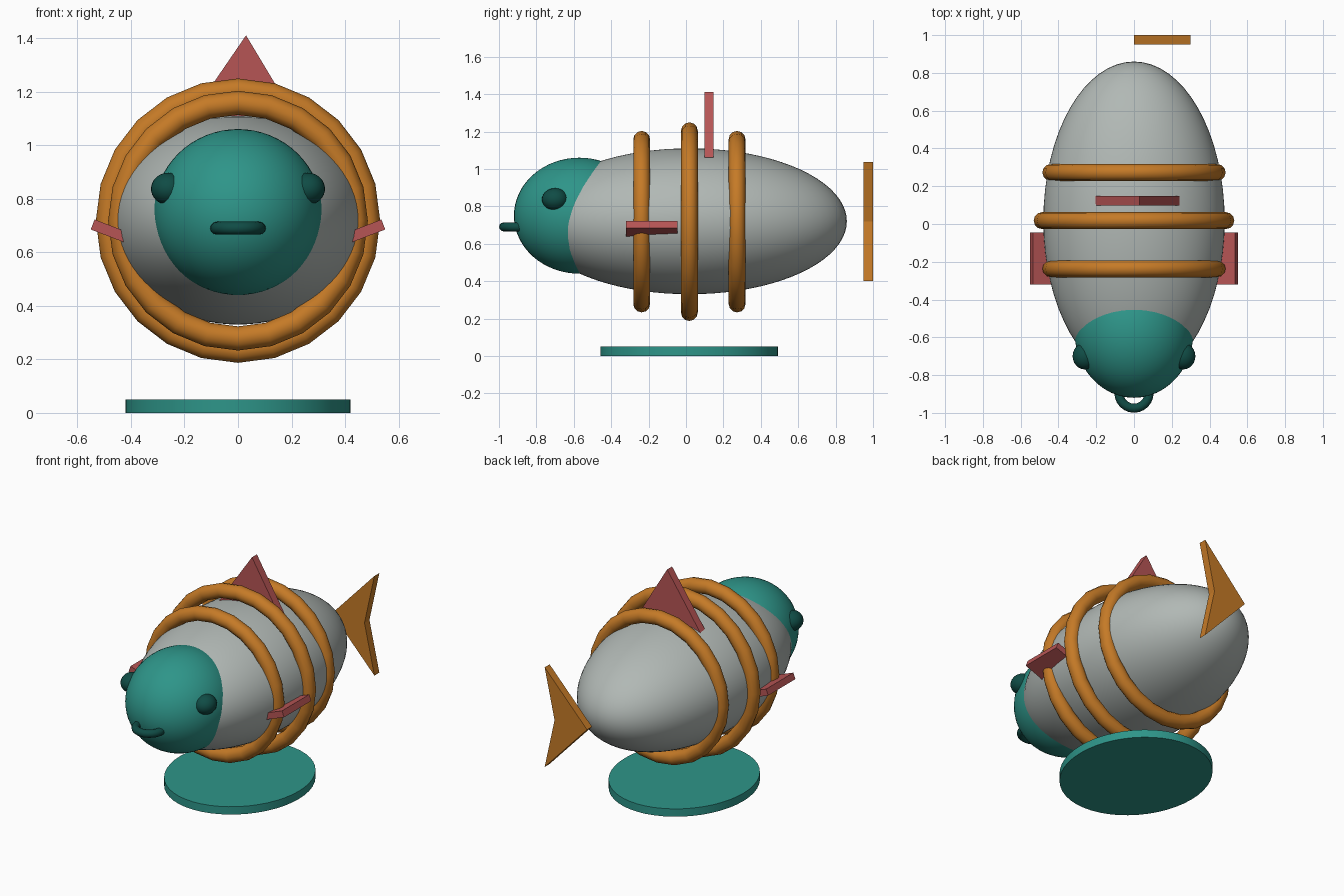
import bpy
import math
from mathutils import Matrix

if "Cube" in bpy.data.objects:
    bpy.data.objects.remove(bpy.data.objects["Cube"])

MID = 0.018  # lengthwise middle of the body


def material(name, color):
    m = bpy.data.materials.new(name)
    m.diffuse_color = (*color, 1)
    m.use_nodes = True
    m.node_tree.nodes["Principled BSDF"].inputs["Base Color"].default_value = m.diffuse_color
    return m


GREY = material("light grey", (0.44, 0.48, 0.46))
TEAL = material("teal", (0.027, 0.30, 0.25))
DARK = material("dark teal", (0.005, 0.072, 0.06))
ORANGE = material("orange", (0.56, 0.195, 0.02))
RED = material("red", (0.47, 0.09, 0.09))


def finish(name, mat, smooth=True):
    ob = bpy.context.object
    ob.name = name
    ob.data.materials.append(mat)
    if smooth:
        bpy.ops.object.shade_smooth_by_angle(angle=math.radians(40))
    return ob


def ellipsoid(name, mat, loc, radii, segs=48, rings=32):
    bpy.ops.mesh.primitive_uv_sphere_add(segments=segs, ring_count=rings, location=loc)
    bpy.context.object.scale = radii
    bpy.ops.object.transform_apply(location=False, rotation=False, scale=True)
    return finish(name, mat)


def torus(name, mat, loc, major, minor, rot=(0, 0, 0), segs=24):
    bpy.ops.mesh.primitive_torus_add(location=loc, rotation=rot, major_radius=major,
                                     minor_radius=minor, major_segments=segs,
                                     minor_segments=12)
    return finish(name, mat)


def plate(name, mat, outline, y0, y1):
    """Extrude an x-z outline from y0 to y1."""
    n = len(outline)
    verts = [(x, y, z) for y in (y0, y1) for x, z in outline]
    faces = [tuple(range(n)), tuple(range(2 * n - 1, n - 1, -1))]
    faces += [(i, i + n, (i + 1) % n + n, (i + 1) % n) for i in range(n)]
    me = bpy.data.meshes.new(name)
    me.from_pydata(verts, [], faces)
    me.materials.append(mat)
    ob = bpy.data.objects.new(name, me)
    bpy.context.collection.objects.link(ob)
    return ob


# Body and head
ellipsoid("body", GREY, (0, MID, 0.72), (0.48, 0.842, 0.39), 64, 40)
ellipsoid("head", TEAL, (0, -0.57, 0.75), (0.315, 0.35, 0.31))

# Eyes
for side, s in (("left", -1), ("right", 1)):
    ellipsoid(side + "_eye", DARK, (s * 0.26, -0.70, 0.837), (0.065, 0.07, 0.06), 24, 16)

# Mouth ring
torus("mouth", DARK, (0, -0.895, 0.69), 0.08, 0.024)

# Hoops around the body
for name, offset, major in (("front_hoop", -0.255, 0.44), ("middle_hoop", 0, 0.486),
                            ("rear_hoop", 0.255, 0.44)):
    torus(name, ORANGE, (0, MID + offset, 0.718), major, 0.045, (math.pi / 2, 0, 0))

# Top fin and notched tail fin
plate("top_fin", RED, [(-0.21, 1.06), (0.24, 1.06), (0.03, 1.41)], 0.098, 0.148)
plate("tail_fin", ORANGE, [(0, 0.718), (0.30, 0.40), (0.23, 0.718), (0.30, 1.037)], 0.95, 1.0)

# Side fins: thin slabs tilted up towards their outer edges
tilt = math.radians(21)
c, s = math.cos(tilt), math.sin(tilt)
slab = [(-0.2, 0), (0, 0), (0, 0.04), (-0.2, 0.04)]
outline = [(0.55 + u * c - v * s, 0.685 + u * s + v * c) for u, v in slab]
plate("right_fin", RED, outline, -0.32, -0.045)
plate("left_fin", RED, [(-x, z) for x, z in reversed(outline)], -0.32, -0.045)

# Oval base
bpy.ops.mesh.primitive_cylinder_add(vertices=48, radius=1, depth=0.05, location=(0, MID, 0.025))
bpy.context.object.data.transform(Matrix.Diagonal((0.42, 0.475, 1, 1)))
finish("base", TEAL)
